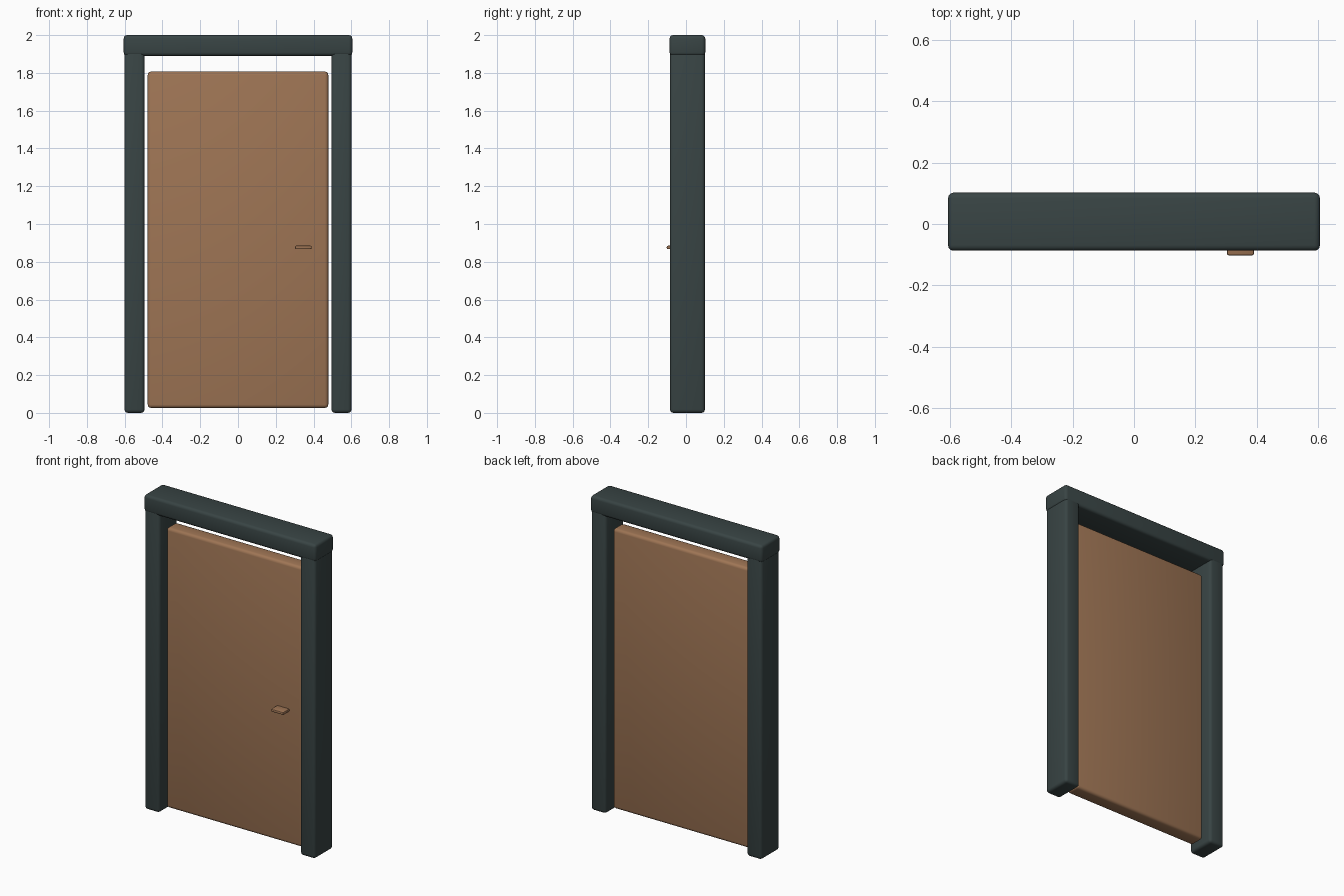
import bpy

if "Cube" in bpy.data.objects:
    bpy.data.objects.remove(bpy.data.objects["Cube"])


def material(name, rgb):
    m = bpy.data.materials.new(name)
    m.diffuse_color = (*rgb, 1.0)
    m.use_nodes = True
    m.node_tree.nodes["Principled BSDF"].inputs["Base Color"].default_value = m.diffuse_color
    return m


DARK = material("dark_slate", (0.040, 0.058, 0.058))
WOOD = material("warm_wood", (0.345, 0.178, 0.090))


def rounded_box(name, lo, hi, mat, radius, segments=3):
    """Box between two corners with rounded edges."""
    bpy.ops.mesh.primitive_cube_add(size=1)
    ob = bpy.context.object
    ob.name = name
    ob.location = [(a + b) / 2 for a, b in zip(lo, hi)]
    ob.scale = [b - a for a, b in zip(lo, hi)]
    bpy.ops.object.transform_apply(location=False, rotation=False, scale=True)
    bevel = ob.modifiers.new("rounding", 'BEVEL')
    bevel.width = radius
    bevel.segments = segments
    bpy.ops.object.modifier_apply(modifier=bevel.name)
    ob.data.materials.append(mat)
    bpy.ops.object.shade_smooth_by_angle()
    return ob


FRONT, BACK = -0.087, 0.102

# Frame: two posts tucked into a slightly wider lintel
for side, x0, x1 in (("left", -0.601, -0.495), ("right", 0.495, 0.601)):
    rounded_box(f"{side}_post", (x0, FRONT + 0.002, 0), (x1, BACK - 0.002, 1.93),
                DARK, 0.018)
rounded_box("lintel", (-0.605, FRONT, 1.89), (0.605, BACK, 2.0), DARK, 0.018)

# Door panel, with a gap all round
rounded_box("door_panel", (-0.478, -0.041, 0.026), (0.478, 0.056, 1.807), WOOD, 0.018)

# Flat handle on the front only, set into the panel
rounded_box("handle", (0.302, -0.102, 0.867), (0.390, -0.030, 0.885), WOOD, 0.006, 2)
